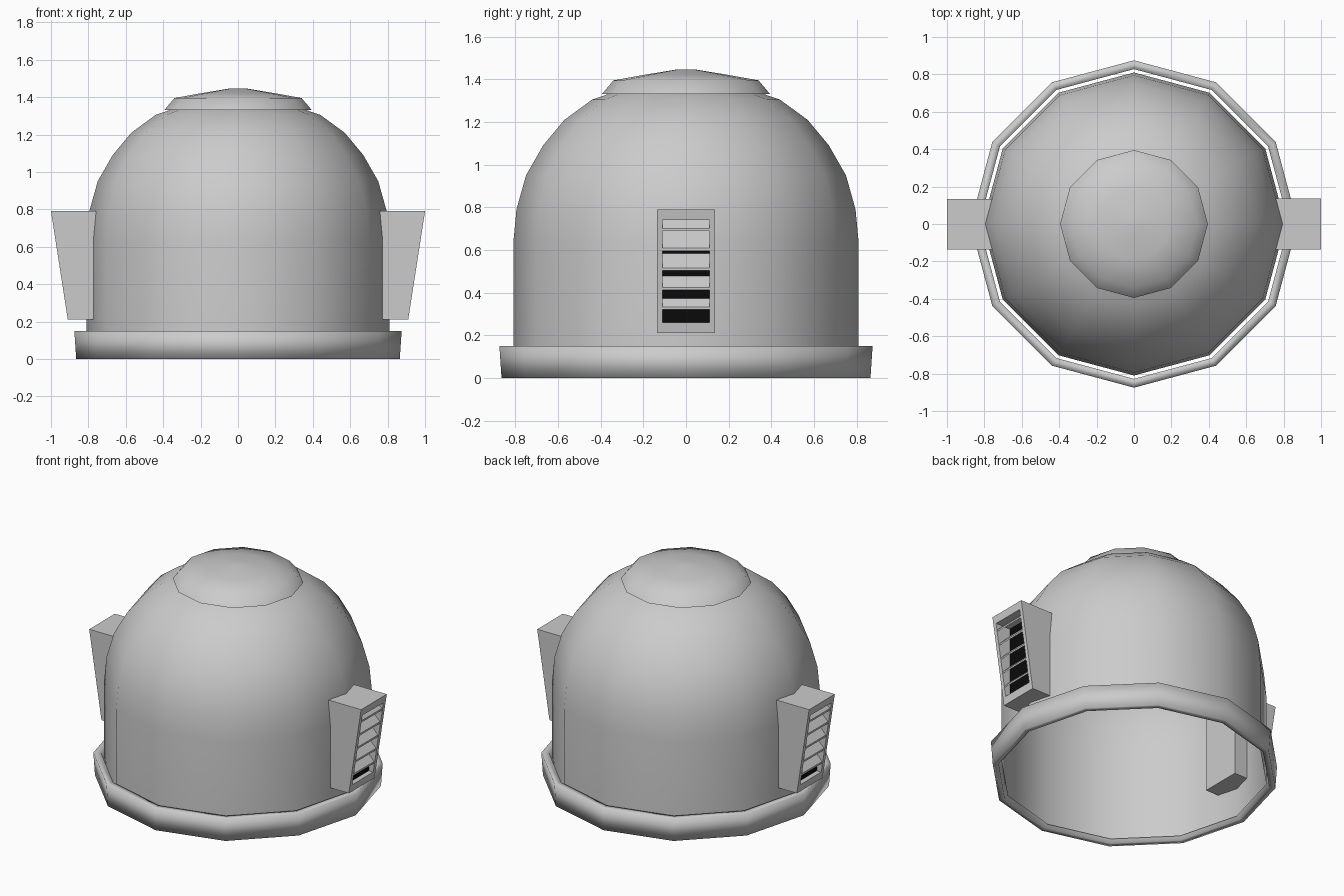
import bpy, bmesh
from math import cos, sin, pi, radians

cube = bpy.data.objects.get("Cube")
if cube:
    bpy.data.objects.remove(cube)


def make_material(name, value):
    mat = bpy.data.materials.new(name)
    mat.use_nodes = True
    color = (value, value, value, 1)
    mat.diffuse_color = color
    mat.node_tree.nodes["Principled BSDF"].inputs["Base Color"].default_value = color
    return mat


grey = make_material("light_grey", 0.6)
black = make_material("vent_black", 0.003)


def add_object(name, bm, turn=0, smooth_angle=None):
    mesh = bpy.data.meshes.new(name)
    bm.to_mesh(mesh)
    bm.free()
    mesh.materials.append(grey)
    mesh.materials.append(black)
    if smooth_angle:
        mesh.shade_smooth()
        mesh.set_sharp_from_angle(angle=radians(smooth_angle))
    obj = bpy.data.objects.new(name, mesh)
    obj.rotation_euler.z = turn
    bpy.context.collection.objects.link(obj)
    return obj


def lathe(name, profile, smooth_angle, closed=False, sides=12):
    """Revolve (radius, height) points around z; open profiles end in a tip."""
    bm = bmesh.new()
    rings = [[bm.verts.new((r * cos(2 * pi * i / sides), r * sin(2 * pi * i / sides), z))
              for i in range(sides)] for r, z in profile]
    pairs = list(zip(rings, rings[1:]))
    if closed:
        pairs.append((rings[-1], rings[0]))
    else:
        bm.faces.new(rings[-1])
    for low, high in pairs:
        for i in range(sides):
            j = (i + 1) % sides
            bm.faces.new((low[i], low[j], high[j], high[i]))
    return add_object(name, bm, 0, smooth_angle)


# Thin domed shell, open at the bottom
lathe("dome_shell", [(0.81, 0.02), (0.81, 0.63), (0.795, 0.79), (0.75, 0.95),
                     (0.67, 1.09), (0.57, 1.21), (0.44, 1.305), (0.25, 1.37),
                     (0.05, 1.39)], 60)

# Raised cap on the crown
lathe("crown_cap", [(0.395, 1.33), (0.34, 1.395), (0.19, 1.422), (0.05, 1.445)], 60)

# Loose collar around the base
lathe("base_collar", [(0.865, 0), (0.875, 0.15), (0.828, 0.15), (0.828, 0)], 120, closed=True)

# Side vents
BACK_X = 0.885
HALF = 0.11


def front_x(z):
    return 0.91 + (z - 0.21) * 0.09 / 0.58


def prism(bm, outline, half):
    """Extrude an (x, z) outline along y; returns the side faces."""
    a = [bm.verts.new((x, -half, z)) for x, z in outline]
    b = [bm.verts.new((x, half, z)) for x, z in outline]
    bm.faces.new(a)
    bm.faces.new(b[::-1])
    n = len(outline)
    return [bm.faces.new((a[i], b[i], b[(i + 1) % n], a[(i + 1) % n])) for i in range(n)]


for side, turn in (("left", 0), ("right", pi)):
    # Wedge housing with a recess cut into its sloping front
    bm = bmesh.new()
    sides = prism(bm, [(0.68, 0.21), (front_x(0.21), 0.21), (1.0, 0.79), (0.68, 0.79)], 0.135)
    bmesh.ops.recalc_face_normals(bm, faces=bm.faces)
    front = sides[1]
    bmesh.ops.inset_region(bm, faces=[front], thickness=0.02)
    for v in front.verts:
        z = 0.74 if v.co.z > 0.5 else 0.26
        v.co = (front_x(z), HALF if v.co.y > 0 else -HALF, z)
    panel = bmesh.ops.extrude_face_region(bm, geom=[front])["geom"]
    if front.is_valid:
        bmesh.ops.delete(bm, geom=[front], context="FACES_ONLY")
    for item in panel:
        if isinstance(item, bmesh.types.BMVert):
            item.co.x = BACK_X
        elif isinstance(item, bmesh.types.BMFace):
            item.material_index = 1
    bmesh.ops.recalc_face_normals(bm, faces=bm.faces)
    add_object(side + "_vent_housing", bm, turn)

    # Slats rising from the front edge to the back panel
    bm = bmesh.new()
    for k in range(5):
        z = 0.32 + 0.092 * k
        x = front_x(z) - 0.003
        run = min(x - BACK_X, 0.745 - z)
        prism(bm, [(x, z), (x, z + 0.012), (x - run, z + run + 0.012), (x - run, z + run)], HALF)
    bmesh.ops.recalc_face_normals(bm, faces=bm.faces)
    add_object(side + "_vent_slats", bm, turn)
